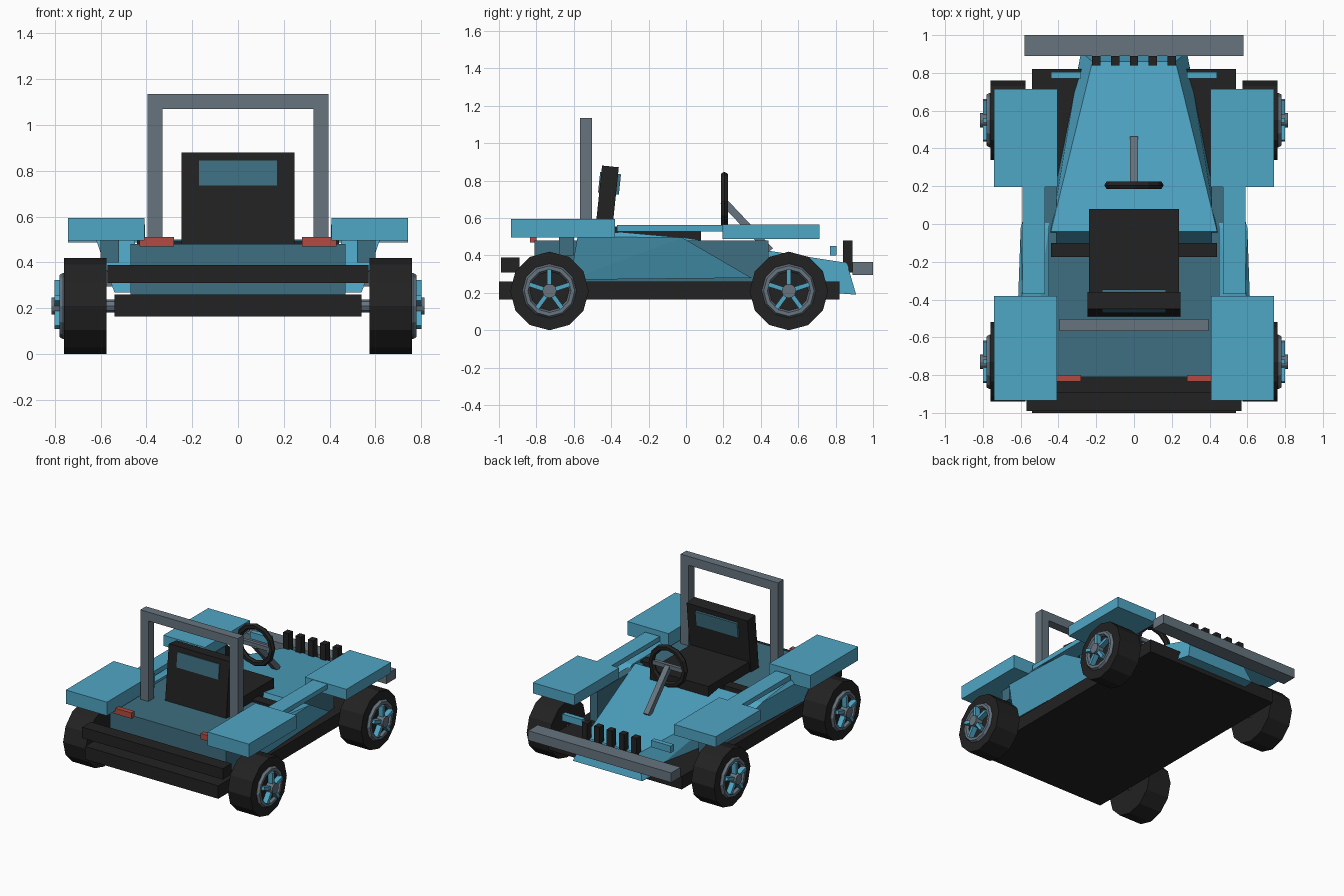
import bpy, bmesh, math
from mathutils import Matrix, Vector

if "Cube" in bpy.data.objects:
    bpy.data.objects.remove(bpy.data.objects["Cube"])


def mat(name, r, g, b):
    m = bpy.data.materials.new(name)
    m.diffuse_color = (r, g, b, 1)
    m.use_nodes = True
    m.node_tree.nodes["Principled BSDF"].inputs["Base Color"].default_value = m.diffuse_color
    return m


BLUE = mat("light_blue", 0.078, 0.38, 0.56)
TEAL = mat("dark_teal", 0.047, 0.158, 0.22)
BLACK = mat("black", 0.016, 0.016, 0.016)
GRAY = mat("steel_gray", 0.133, 0.174, 0.212)
RED = mat("red", 0.45, 0.07, 0.052)


def finish(name, bm, m):
    bmesh.ops.recalc_face_normals(bm, faces=bm.faces)
    me = bpy.data.meshes.new(name)
    bm.to_mesh(me)
    bm.free()
    me.materials.append(m)
    ob = bpy.data.objects.new(name, me)
    bpy.context.collection.objects.link(ob)
    return ob


def box(name, m, x, y, z, rot=None):
    """Box from (min, max) ranges, optionally turned about its centre."""
    c = Vector(((x[0] + x[1]) / 2, (y[0] + y[1]) / 2, (z[0] + z[1]) / 2))
    mx = Matrix.Translation(c) @ (rot or Matrix()) @ Matrix.Diagonal((x[1] - x[0], y[1] - y[0], z[1] - z[0], 1))
    bm = bmesh.new()
    bmesh.ops.create_cube(bm, size=1, matrix=mx)
    return finish(name, bm, m)


def hull(name, m, pts):
    bm = bmesh.new()
    for p in pts:
        bm.verts.new(p)
    bmesh.ops.convex_hull(bm, input=bm.verts[:])
    bmesh.ops.dissolve_limit(bm, angle_limit=0.01, verts=bm.verts[:], edges=bm.edges[:])
    return finish(name, bm, m)


def xcyl(name, m, x, y, z, r, n=12):
    bm = bmesh.new()
    mx = Matrix.Translation(((x[0] + x[1]) / 2, y, z)) @ Matrix.Rotation(math.pi / 2, 4, 'Y')
    bmesh.ops.create_cone(bm, cap_ends=True, segments=n, radius1=r, radius2=r,
                          depth=abs(x[1] - x[0]), matrix=mx)
    return finish(name, bm, m)


def torus(name, m, loc, rot, major, minor, n=12, k=6):
    bpy.ops.mesh.primitive_torus_add(location=loc, rotation=rot, major_radius=major, minor_radius=minor,
                                     major_segments=n, minor_segments=k)
    ob = bpy.context.object
    ob.name = name
    ob.data.materials.append(m)


def both(x0, x1, s):
    return tuple(sorted((s * x0, s * x1)))


# chassis and bumpers
box("chassis", BLACK, (-.54, .54), (-1, .82), (.165, .26))
box("rear_bumper", BLACK, (-.57, .57), (-.99, -.89), (.31, .39))
box("front_bumper", GRAY, (-.58, .58), (.89, 1), (.295, .365))

# dark tub: deck plus side walls reaching forward beside the hood
box("tub", TEAL, (-.47, .47), (-.81, -.1), (.26, .48))

# sloping hood and nose
hull("hood", BLUE, [(s * x, y, z) for s in (1, -1) for x, y, z in (
    (.44, -.04, .50), (.45, -.10, .28), (.22, .86, .36), (.28, .91, .19), (.45, .02, .26))])
box("dashboard", BLACK, (-.44, .44), (-.175, -.1), (.40, .495))

# grille bars
for i in range(5):
    x = -.2 + .1 * i
    box("grille_bar", BLACK, (x - .022, x + .022), (.84, .89), (.31, .48))

# parts on both sides
for s in (1, -1):
    box("tub_wall", TEAL, both(.41, .47, s), (-.1, .44), (.26, .48))
    hull("side_pod", BLUE, [(s * x, y, z) for x, y, z in (
        (.45, -.58, .50), (.62, -.58, .50), (.60, -.02, .495), (.45, -.02, .495),
        (.45, -.62, .27), (.54, -.62, .27), (.50, .35, .28), (.45, .35, .28),
        (.50, -.35, .525), (.59, -.35, .525))])
    box("side_rail", BLUE, both(.47, .59, s), (-.37, .2), (.527, .562))
    box("rear_fender", BLUE, both(.408, .742, s), (-.935, -.38), (.495, .595))
    box("front_fender", BLUE, both(.405, .742, s), (.195, .715), (.487, .565))
    box("fender_bracket", TEAL, both(.52, .60, s), (-.68, -.6), (.40, .50))
    box("tail_light", RED, both(.28, .43, s), (-.835, -.80), (.47, .512))
    box("headlight", BLUE, both(.28, .44, s), (.77, .805), (.40, .45))
    box("roll_bar_post", GRAY, both(.33, .395, s), (-.567, -.502), (.47, 1.135))

    # wheels
    for y in (-.73, .55):
        xcyl("tire", BLACK, both(.575, .76, s), y, .21, .21)
        torus("rim", GRAY, (s * .763, y, .21), (0, math.pi / 2, 0), .125, .02)
        xcyl("hub", GRAY, both(.755, .815, s), y, .21, .038)
        for k in range(5):
            rot = Matrix.Rotation(2 * math.pi * k / 5, 4, 'X')
            d = rot @ Vector((0, 0, .072))
            cy, cz = y + d.y, .21 + d.z
            box("spoke", BLUE, both(.762, .80, s), (cy - .012, cy + .012), (cz - .042, cz + .042), rot)

for y in (-.73, .55):
    xcyl("axle", GRAY, (-.6, .6), y, .21, .028, 8)

# roll bar top
box("roll_bar_top", GRAY, (-.33, .33), (-.567, -.502), (1.07, 1.135))

# seat with leaning back and headrest panel
lean = Matrix.Rotation(math.radians(-6), 4, 'X')
box("seat_cushion", BLACK, (-.237, .237), (-.43, .08), (.44, .555))
box("seat_back", BLACK, (-.247, .247), (-.47, -.38), (.475, .877), lean)
box("headrest_panel", TEAL, (-.17, .17), (-.465, -.353), (.73, .84), lean)

# steering wheel, spoke and column
torus("steering_wheel", BLACK, (0, .205, .69), (math.pi / 2, 0, 0), .135, .022)
box("steering_spoke", GRAY, (-.125, .125), (.192, .218), (.675, .705))
a, b = Vector((0, .2, .69)), Vector((0, .45, .425))
c = (a + b) / 2
h = (b - a).length / 2
tilt = Matrix.Rotation(-math.atan2((b - a).y, (b - a).z) + math.pi, 4, 'X')
box("steering_column", GRAY, (-.02, .02), (c.y - .02, c.y + .02), (c.z - h, c.z + h), tilt)
